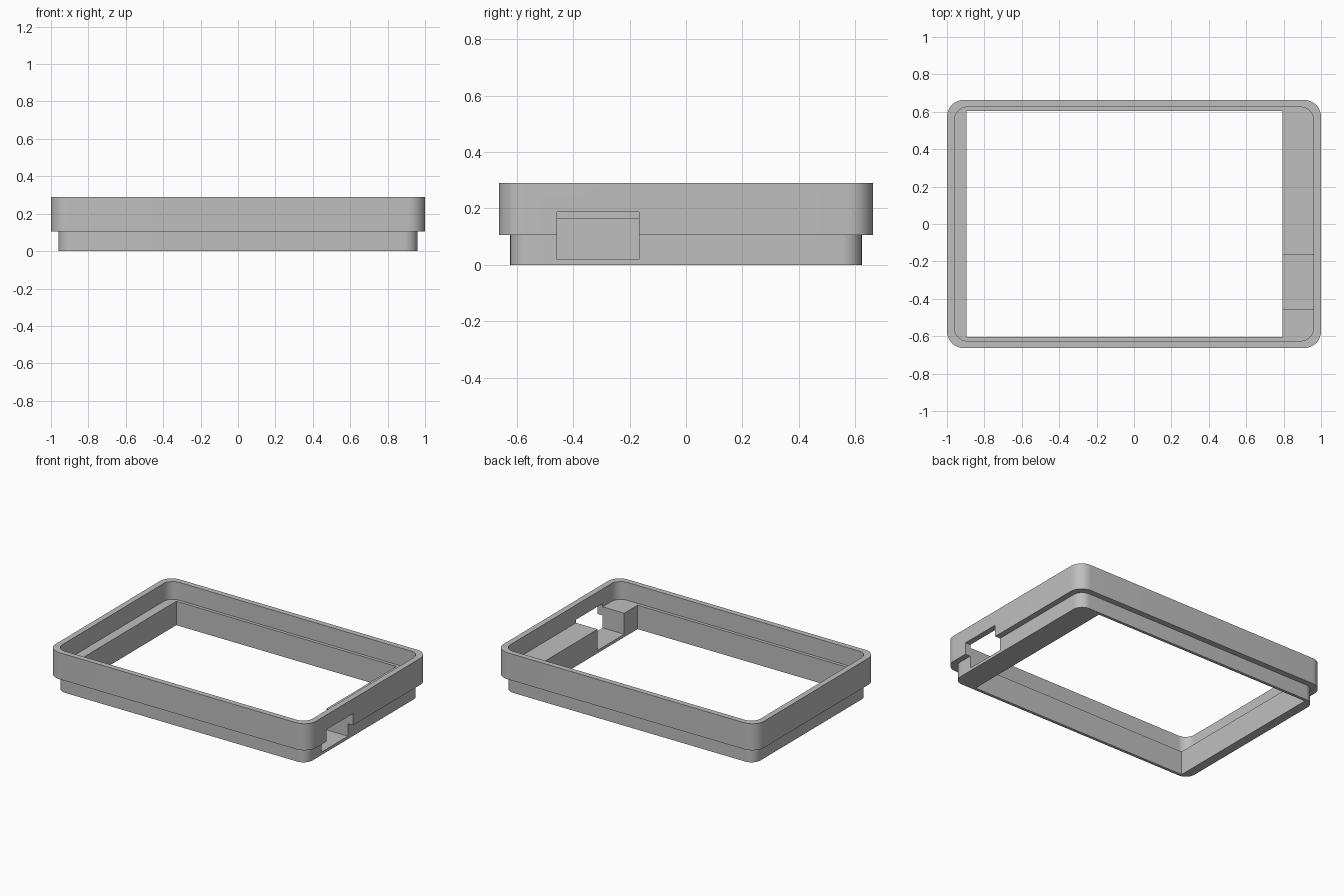
import bpy, bmesh
from math import cos, sin, pi, radians

cube = bpy.data.objects.get("Cube")
if cube:
    bpy.data.objects.remove(cube, do_unlink=True)

CORNER_STEPS = 12
LEDGE, STEP, TOP = 0.166, 0.106, 0.29

grey = bpy.data.materials.new("plain_grey")
grey.use_nodes = True
colour = (0.52, 0.52, 0.52, 1)
grey.diffuse_color = colour
grey.node_tree.nodes["Principled BSDF"].inputs["Base Color"].default_value = colour


def rounded_rect(half_x, half_y, radius, z, centre_x=0.0):
    """Closed loop of points; a zero radius gives coincident corner points."""
    points = []
    for corner, (sx, sy) in enumerate([(1, 1), (-1, 1), (-1, -1), (1, -1)]):
        for i in range(CORNER_STEPS + 1):
            a = (corner + i / CORNER_STEPS) * pi / 2
            points.append((centre_x + sx * (half_x - radius) + radius * cos(a),
                           sy * (half_y - radius) + radius * sin(a), z))
    return points


def finish(name, bm):
    bmesh.ops.recalc_face_normals(bm, faces=bm.faces)
    mesh = bpy.data.meshes.new(name)
    bm.to_mesh(mesh)
    bm.free()
    mesh.materials.append(grey)
    obj = bpy.data.objects.new(name, mesh)
    bpy.context.collection.objects.link(obj)
    return obj


# Frame: one closed skin, from the bottom up the outside and down the inside
loops = [
    rounded_rect(0.96, 0.623, 0.07, 0),
    rounded_rect(0.96, 0.623, 0.07, STEP),
    rounded_rect(1.0, 0.663, 0.09, STEP),
    rounded_rect(1.0, 0.663, 0.09, TOP),
    rounded_rect(0.96, 0.625, 0.07, TOP),
    rounded_rect(0.96, 0.625, 0.07, LEDGE),
    rounded_rect(0.845, 0.603, 0, LEDGE, -0.051),
    rounded_rect(0.845, 0.603, 0, 0, -0.051),
]
bm = bmesh.new()
rings = [[bm.verts.new(p) for p in loop] for loop in loops]
for k, ring in enumerate(rings):
    above = rings[(k + 1) % len(rings)]
    for i in range(len(ring)):
        j = (i + 1) % len(ring)
        bm.faces.new((ring[i], ring[j], above[j], above[i]))
bmesh.ops.remove_doubles(bm, verts=bm.verts, dist=1e-5)
frame = finish("frame", bm)

# Port opening cut through the thick side
bm = bmesh.new()
bmesh.ops.create_cube(bm, size=1)
bmesh.ops.scale(bm, verts=bm.verts, vec=(0.5, 0.291, 0.168))
bmesh.ops.translate(bm, verts=bm.verts, vec=(0.95, -0.3115, 0.104))
cutter = finish("port_cutter", bm)
cutter.hide_render = True

cut = frame.modifiers.new("port_opening", 'BOOLEAN')
cut.operation = 'DIFFERENCE'
cut.solver = 'EXACT'
cut.object = cutter

bpy.ops.object.select_all(action='DESELECT')
frame.select_set(True)
bpy.context.view_layer.objects.active = frame
bpy.ops.object.modifier_apply(modifier=cut.name)
bpy.data.objects.remove(cutter, do_unlink=True)
bpy.ops.object.shade_smooth_by_angle(angle=radians(30))
